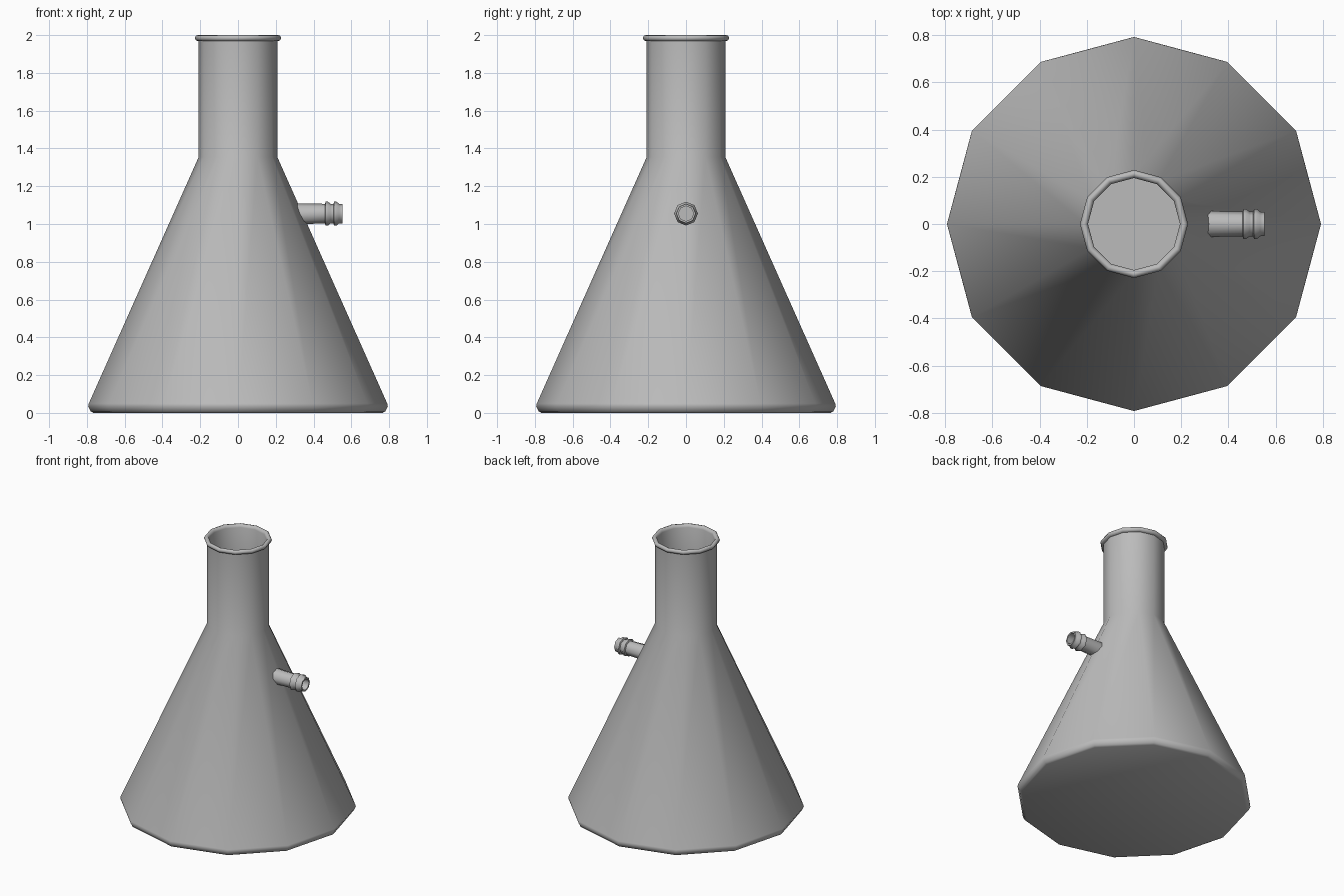
import bpy, bmesh, math

cube = bpy.data.objects.get("Cube")
if cube:
    bpy.data.objects.remove(cube, do_unlink=True)

GREY = (0.5, 0.5, 0.5, 1.0)
mat = bpy.data.materials.new("plain grey")
mat.use_nodes = True
mat.diffuse_color = GREY
mat.node_tree.nodes["Principled BSDF"].inputs["Base Color"].default_value = GREY

BASE_R, BASE_Z = 0.79, 0.05
NECK_R, NECK_Z = 0.208, 1.355
SPOUT_Z = 1.055


def lathe(name, profile, sides, place, cap_ends, angle):
    """Sweep (radius, height) points around an axis; place maps to world."""
    bm = bmesh.new()
    rings = []
    for i, (r, h) in enumerate(profile):
        ring = []
        for k in range(sides):
            a = math.tau * k / sides
            ring.append(bm.verts.new(place(i, r * math.cos(a), r * math.sin(a), h)))
        rings.append(ring)
    for low, high in zip(rings, rings[1:]):
        for k in range(sides):
            n = (k + 1) % sides
            bm.faces.new((low[k], low[n], high[n], high[k]))
    if cap_ends:
        bm.faces.new(rings[0])
        bm.faces.new(rings[-1])
    bmesh.ops.recalc_face_normals(bm, faces=bm.faces)
    mesh = bpy.data.meshes.new(name)
    bm.to_mesh(mesh)
    bm.free()
    mesh.materials.append(mat)
    obj = bpy.data.objects.new(name, mesh)
    bpy.context.collection.objects.link(obj)
    bpy.ops.object.select_all(action='DESELECT')
    obj.select_set(True)
    bpy.context.view_layer.objects.active = obj
    bpy.ops.object.shade_smooth_by_angle(angle=math.radians(angle))
    return obj


# Flask: outer wall, rolled lip, then the inner wall down to the floor
flask_profile = [
    (0.765, 0.0), (0.78, 0.008), (0.793, 0.035), (BASE_R, BASE_Z),
    (NECK_R, NECK_Z), (NECK_R, 1.968),
    (0.222, 1.971), (0.229, 1.985), (0.222, 1.998), (0.21, 2.0),
    (0.2, 1.994), (0.195, 1.98),
    (0.195, NECK_Z), (0.775, 0.055), (0.765, 0.02),
]
lathe("flask_body", flask_profile, 12, lambda i, x, y, h: (x, y, h), True, 55)


# Side spout: the first ring is trimmed to the sloping wall
def along_x(i, a, b, h):
    y, z = b, SPOUT_Z + a
    if i == 0:
        t = (z - BASE_Z) / (NECK_Z - BASE_Z)
        h = BASE_R + (NECK_R - BASE_R) * t - abs(y) * math.tan(math.pi / 12) - 0.008
    return (h, y, z)


spout_profile = [(0.055, 0.3), (0.052, 0.455)]
for start in (0.46, 0.505):                       # hose ridges
    spout_profile += [(0.052, start), (0.063, start + 0.004),
                      (0.063, start + 0.017), (0.052, start + 0.03)]
spout_profile += [(0.051, 0.553), (0.04, 0.553), (0.04, 0.36)]
lathe("side_spout", spout_profile, 8, along_x, True, 50)
